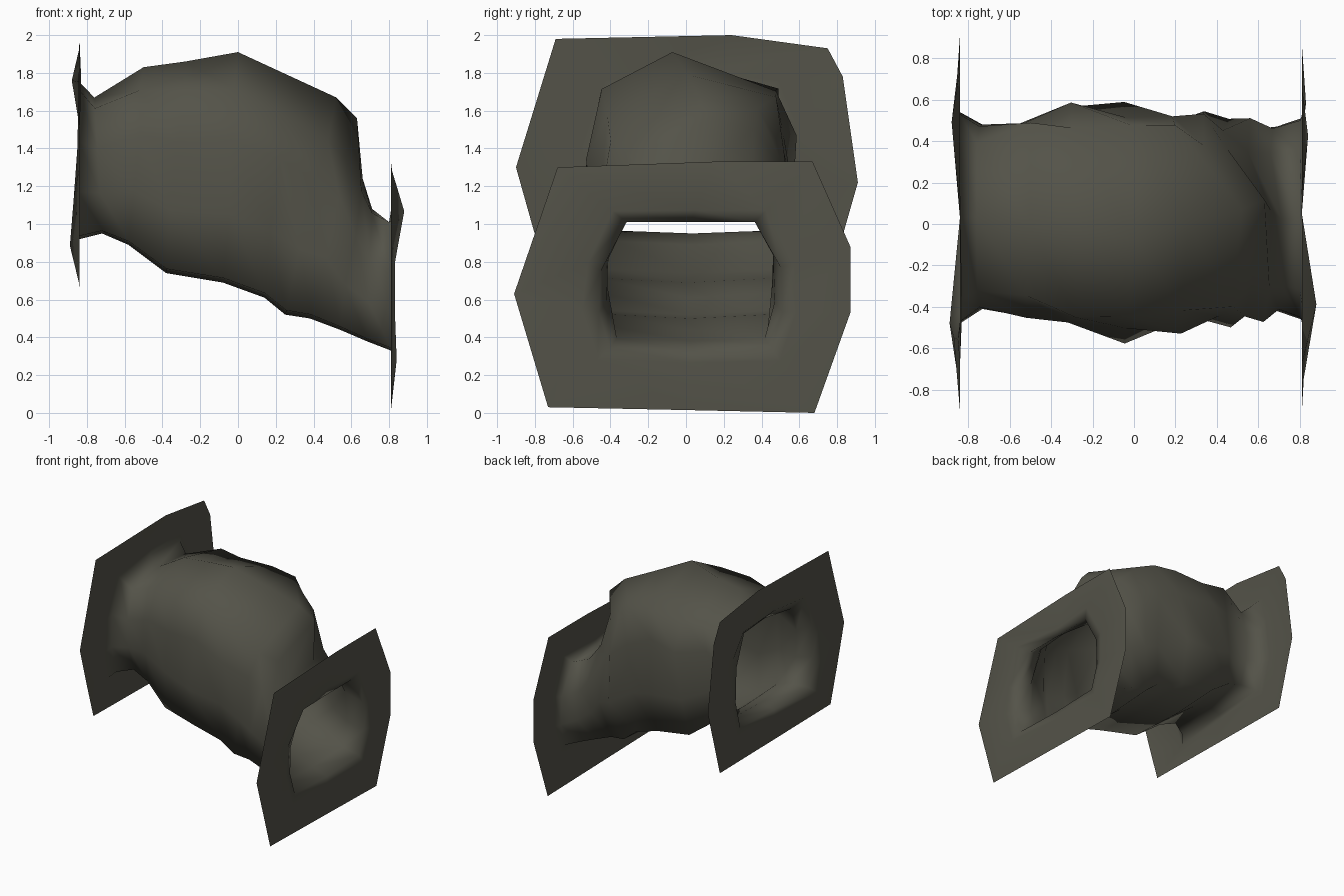
import bpy, bmesh, math

stone = bpy.data.materials.new("dark olive stone")
stone.diffuse_color = (0.088, 0.086, 0.066, 1)

# Tunnel rings: bottom x, bottom z, top x, top z, y min, y max,
# back shoulder height, front shoulder height, shoulder width, back shoulder pull in x, peak position
RINGS = [
    (-0.84, 0.92, -0.84, 1.75, -0.48, 0.54, 0.96, 0.95, 0.78, 0, 0),
    (-0.72, 0.95, -0.76, 1.67, -0.41, 0.48, 0.96, 0.92, 0.80, 0, 0),
    (-0.58, 0.89, -0.50, 1.83, -0.43, 0.51, 0.88, 0.87, 0.88, 0, -.1),
    (-0.38, 0.74, -0.28, 1.86, -0.49, 0.56, 0.86, 0.86, 0.86, 0, -.1),
    (-0.08, 0.69, 0.00, 1.91, -0.54, 0.56, 0.83, 0.84, 0.86, 0, -.15),
    (0.14, 0.61, 0.26, 1.79, -0.50, 0.52, 0.90, 0.82, 0.86, .06, 0),
    (0.25, 0.52, 0.52, 1.67, -0.48, 0.52, 0.95, 0.80, 0.78, .16, .1),
    (0.38, 0.50, 0.63, 1.56, -0.46, 0.50, 0.95, 0.80, 0.68, .17, .2),
    (0.54, 0.44, 0.66, 1.24, -0.45, 0.49, 0.96, 0.92, 0.68, .11, .1),
    (0.68, 0.38, 0.71, 1.08, -0.42, 0.47, 0.98, 0.97, 0.72, .05, 0),
    (0.81, 0.33, 0.80, 1.01, -0.46, 0.51, 1.00, 1.00, 0.70, 0, 0),
]

# Flange outlines (y, z), in the same order as the ring points
LEFT = [(-.72, .68), (0, .67), (.75, .66), (.91, 1.22), (.83, 1.78),
        (.75, 1.93), (.24, 2.0), (-.69, 1.98), (-.90, 1.30), (-.81, .98)]
RIGHT = [(-.73, .03), (0, .015), (.68, 0), (.87, .53), (.87, .88),
         (.67, 1.33), (.15, 1.33), (-.68, 1.30), (-.80, .95), (-.91, .63)]


def ring_points(r, i):
    xb, zb, xt, zt, y0, y1, sb, sf, w, pull, peak = r
    yc, h = (y0 + y1) / 2, (y1 - y0) / 2
    shape = [(-.88, .02), (0, 0), (.88, .02), (1, .3), (.98, .65),
             (w, sb), (peak, 1), (-w, sf), (-.98, .62), (-1, .3)]
    pts = []
    for k, (u, v) in enumerate(shape):
        # Rocky unevenness on the walls, none at the mouths
        wall = 1 < i < len(RINGS) - 2 and .1 < v < 1
        bump = 0.04 * math.sin(i * 2.3 + k * 1.9) if wall else 0
        dx = -pull if k == 5 else -pull * .6 if k == 4 else 0
        pts.append((xb + (xt - xb) * v + dx + bump * .3, yc + u * (h + bump), zb + (zt - zb) * v))
    return pts


def flange(inner, outline, x, bulge):
    # Uneven lip around the mouth, then the flat outer border
    outer = [(x, y, z) for y, z in outline]
    lip = [(x + bulge[k], a[1] + (b[1] - a[1]) * .2, a[2] + (b[2] - a[2]) * .2)
           for k, (a, b) in enumerate(zip(inner, outer))]
    return [lip, outer]


def loft(name, rings):
    bm = bmesh.new()
    rows = [[bm.verts.new(p) for p in ring] for ring in rings]
    for a, b in zip(rows, rows[1:]):
        n = len(a)
        for k in range(n):
            bm.faces.new((a[k], a[(k + 1) % n], b[(k + 1) % n], b[k]))
    bmesh.ops.recalc_face_normals(bm, faces=bm.faces)
    for f in bm.faces:
        f.smooth = True
    me = bpy.data.meshes.new(name)
    bm.to_mesh(me)
    bm.free()
    me.materials.append(stone)
    ob = bpy.data.objects.new(name, me)
    bpy.context.collection.objects.link(ob)
    return ob


# One continuous skin: upper flange, tunnel wall, lower flange
tunnel = [ring_points(r, i) for i, r in enumerate(RINGS)]
upper = flange(tunnel[0], LEFT, -0.84, [-.05, 0, -.01, -.02, 0, -.04, 0, .01, -.01, -.03])
lower = flange(tunnel[-1], RIGHT, 0.81, [.03, 0, .01, .02, .01, .03, 0, .07, .02, .02])
loft("tunnel_with_flanges", upper[::-1] + tunnel + lower)
